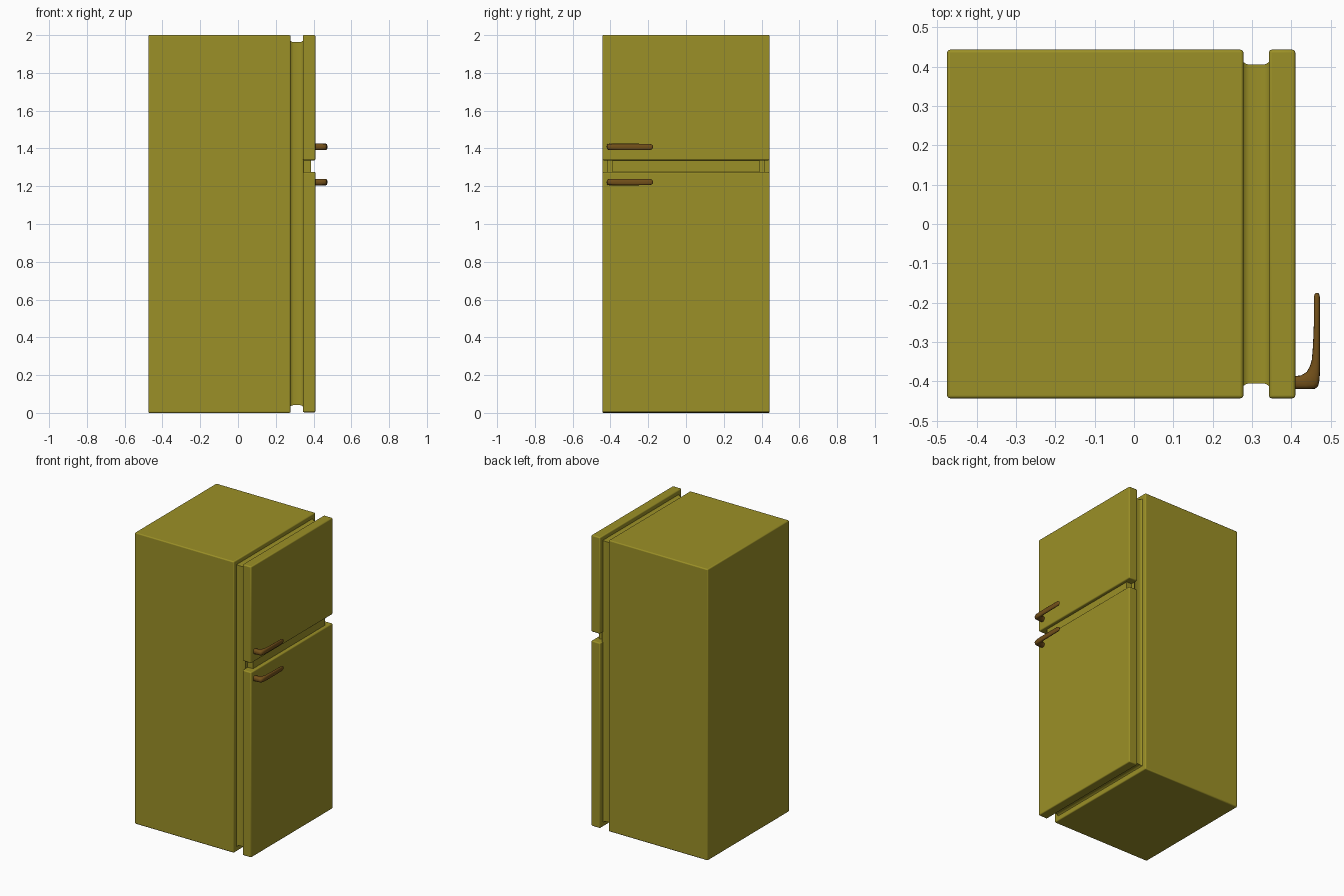
import bpy, bmesh, math

if "Cube" in bpy.data.objects:
    bpy.data.objects.remove(bpy.data.objects["Cube"])


def material(name, rgb):
    m = bpy.data.materials.new(name)
    m.diffuse_color = (*rgb, 1)
    m.use_nodes = True
    m.node_tree.nodes["Principled BSDF"].inputs["Base Color"].default_value = m.diffuse_color
    return m


OLIVE = material("olive_enamel", (0.33, 0.28, 0.02))
BROWN = material("brown_handle", (0.17, 0.08, 0.01))


def finish(name, bm, mat, bevel=0.0):
    bmesh.ops.recalc_face_normals(bm, faces=bm.faces)
    me = bpy.data.meshes.new(name)
    bm.to_mesh(me)
    bm.free()
    ob = bpy.data.objects.new(name, me)
    bpy.context.collection.objects.link(ob)
    me.materials.append(mat)
    if bevel:
        mod = ob.modifiers.new("rounded_edges", 'BEVEL')
        mod.width, mod.segments = bevel, 3
    bpy.ops.object.select_all(action='DESELECT')
    ob.select_set(True)
    bpy.context.view_layer.objects.active = ob
    bpy.ops.object.shade_smooth_by_angle(angle=math.radians(40))
    return ob


def loft(rings):
    """Skin a list of equally sized point rings and cap both ends."""
    bm = bmesh.new()
    rows = [[bm.verts.new(p) for p in ring] for ring in rings]
    n = len(rows[0])
    for a, b in zip(rows, rows[1:]):
        for i in range(n):
            j = (i + 1) % n
            bm.faces.new((a[i], a[j], b[j], b[i]))
    bm.faces.new(rows[0])
    bm.faces.new(rows[-1])
    return bm


def rect(x, hy, z0, z1):
    return [(x, -hy, z0), (x, hy, z0), (x, hy, z1), (x, -hy, z1)]


def box(name, x0, x1, hy, z0, z1, bevel):
    return finish(name, loft([rect(x0, hy, z0, z1), rect(x1, hy, z0, z1)]), OLIVE, bevel)


# Cabinet, doors and the divider showing between the doors
box("cabinet", -0.475, 0.278, 0.443, 0.0, 2.0, 0.007)
box("freezer_door", 0.343, 0.41, 0.443, 1.337, 2.0, 0.007)
box("fridge_door", 0.343, 0.41, 0.443, 0.003, 1.275, 0.007)
box("divider", 0.33, 0.387, 0.39, 1.26, 1.35, 0.0)

# Recessed door seal, flaring where it meets the cabinet and doors
flare = [(0.275, 0.01), (0.279, 0.006), (0.285, 0.002), (0.293, 0),
         (0.328, 0), (0.336, 0.002), (0.342, 0.006), (0.346, 0.01)]
finish("door_seal", loft([rect(x, 0.405 + f, 0.041 - f, 1.963 + f) for x, f in flare]), OLIVE)

# Handles: outer x, y, inner x, y, half height at each section
SECTIONS = [
    (0.405, -0.420, 0.405, -0.387, 0.017), (0.440, -0.420, 0.425, -0.385, 0.017),
    (0.460, -0.419, 0.439, -0.376, 0.017), (0.468, -0.413, 0.447, -0.362, 0.017),
    (0.472, -0.395, 0.452, -0.345, 0.017), (0.473, -0.360, 0.455, -0.310, 0.017),
    (0.473, -0.260, 0.457, -0.260, 0.017), (0.473, -0.192, 0.457, -0.192, 0.016),
    (0.472, -0.182, 0.458, -0.182, 0.013), (0.470, -0.177, 0.460, -0.177, 0.009),
    (0.467, -0.175, 0.463, -0.175, 0.004)]


def handle(name, z):
    rings = []
    for ox, oy, ix, iy, h in SECTIONS:
        ring = []
        for k in range(16):
            a = 2 * math.pi * k / 16
            c, s = [math.copysign(abs(v) ** 0.75, v) for v in (math.cos(a), math.sin(a))]
            t = 0.5 + 0.5 * c
            ring.append((ix + (ox - ix) * t, iy + (oy - iy) * t, z + h * s))
        rings.append(ring)
    finish(name, loft(rings), BROWN)


handle("freezer_handle", 1.408)
handle("fridge_handle", 1.222)
